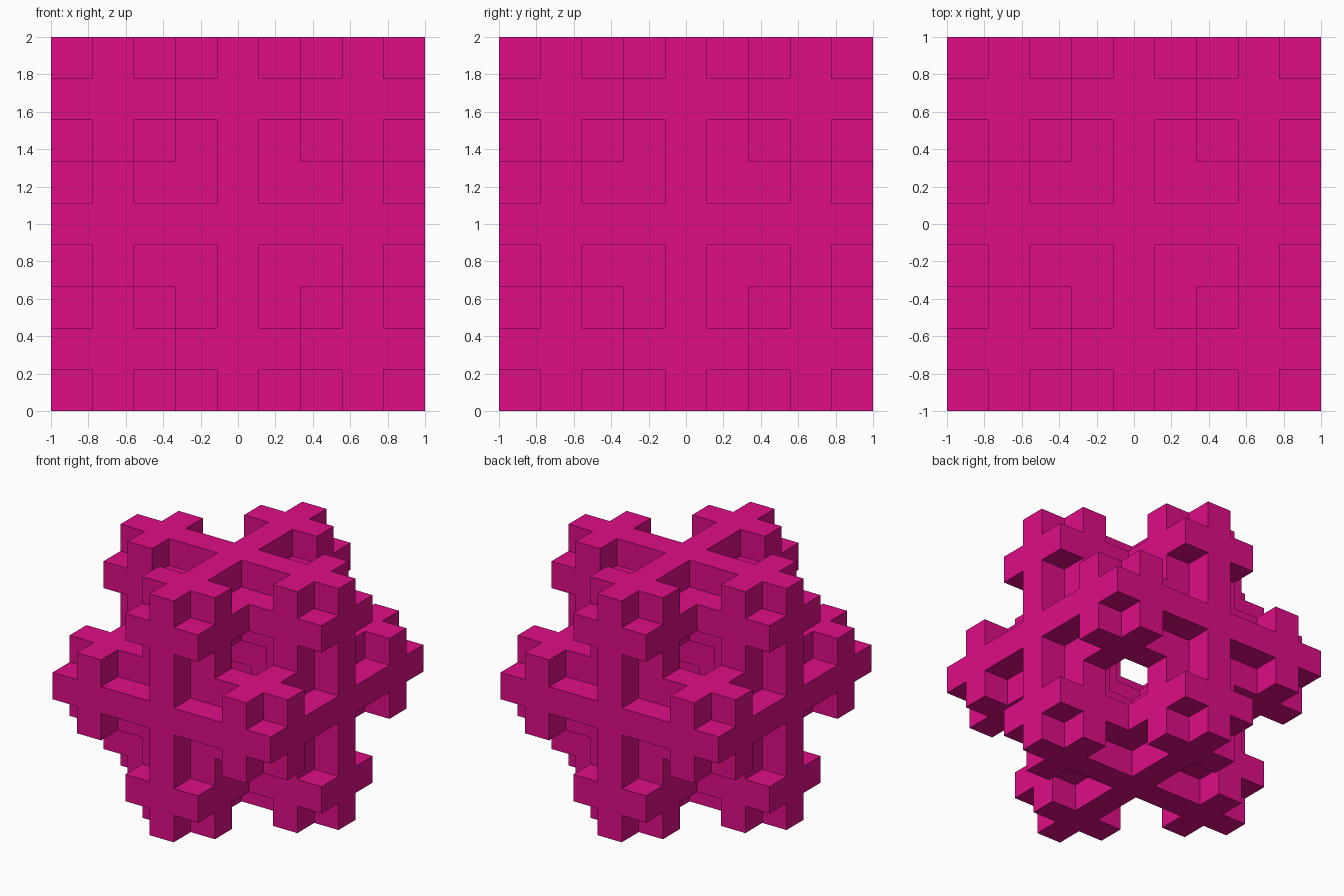
import bpy, bmesh
from itertools import product
from mathutils import Vector

if "Cube" in bpy.data.objects:
    bpy.data.objects.remove(bpy.data.objects["Cube"])

LEVELS = 2
N = 3 ** LEVELS
U = 2.0 / N


def kept(cell):
    # each 3x3x3 block loses its eight corners and its centre
    c = list(cell)
    if any(v < 0 or v >= N for v in c):
        return False
    for _ in range(LEVELS):
        middles = sum(v % 3 == 1 for v in c)
        if middles in (0, 3):
            return False
        c = [v // 3 for v in c]
    return True


def point(p):
    return Vector((p[0] * U - 1, p[1] * U - 1, p[2] * U))


# fractal block: only faces between solid and empty cells
bm = bmesh.new()
for cell in product(range(N), repeat=3):
    if not kept(cell):
        continue
    for axis, side in product(range(3), (0, 1)):
        near = list(cell)
        near[axis] += 2 * side - 1
        if kept(near):
            continue
        a, b = (axis + 1) % 3, (axis + 2) % 3
        ring = [(0, 0), (1, 0), (1, 1), (0, 1)]
        if side == 0:
            ring.reverse()
        verts = []
        for i, j in ring:
            p = list(cell)
            p[axis] += side
            p[a] += i
            p[b] += j
            verts.append(bm.verts.new(point(p)))
        bm.faces.new(verts)
bmesh.ops.remove_doubles(bm, verts=bm.verts, dist=1e-4)

mesh = bpy.data.meshes.new("fractal_cube")
bm.to_mesh(mesh)
bm.free()
obj = bpy.data.objects.new("fractal_cube", mesh)
bpy.context.collection.objects.link(obj)

# magenta finish
mat = bpy.data.materials.new("magenta")
mat.diffuse_color = (0.73, 0.004, 0.24, 1)
mat.use_nodes = True
mat.node_tree.nodes["Principled BSDF"].inputs["Base Color"].default_value = mat.diffuse_color
mesh.materials.append(mat)
